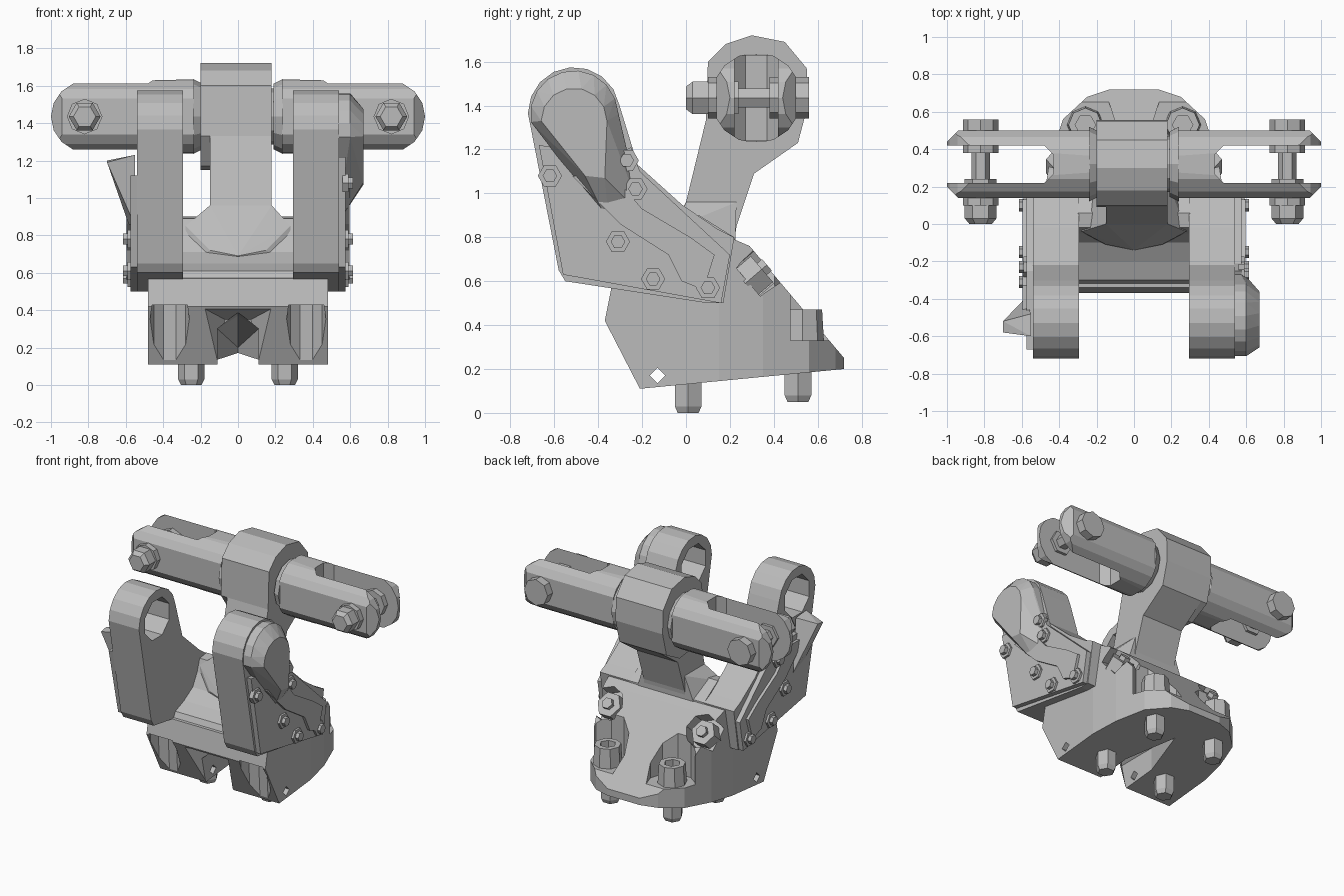
import bpy, bmesh, math
from mathutils import Vector

cube = bpy.data.objects.get("Cube")
if cube:
    bpy.data.objects.remove(cube, do_unlink=True)

grey = bpy.data.materials.new("plain_grey")
grey.use_nodes = True
GREY = (0.5, 0.5, 0.5, 1)
grey.diffuse_color = GREY
grey.node_tree.nodes["Principled BSDF"].inputs["Base Color"].default_value = GREY


def finish(name, bm):
    bmesh.ops.recalc_face_normals(bm, faces=bm.faces)
    me = bpy.data.meshes.new(name)
    bm.to_mesh(me)
    bm.free()
    me.materials.append(grey)
    ob = bpy.data.objects.new(name, me)
    bpy.context.collection.objects.link(ob)
    return ob


def place(axis, t, p, q):
    return {"x": (t, p, q), "y": (p, t, q), "z": (p, q, t)}[axis]


def prism(name, pts, axis, a, b):
    """Extrude a 2D profile along an axis from a to b."""
    bm = bmesh.new()
    lo = [bm.verts.new(place(axis, a, *p)) for p in pts]
    hi = [bm.verts.new(place(axis, b, *p)) for p in pts]
    bm.faces.new(lo)
    bm.faces.new(hi)
    for i in range(len(pts)):
        j = (i + 1) % len(pts)
        bm.faces.new((lo[i], lo[j], hi[j], hi[i]))
    return finish(name, bm)


def hull(name, pts):
    bm = bmesh.new()
    for p in pts:
        bm.verts.new(p)
    bmesh.ops.convex_hull(bm, input=bm.verts)
    return finish(name, bm)


def rod(name, start, end, r, sides=6, r2=None, turn=0.0):
    """Polygonal cylinder between two points."""
    start, end = Vector(start), Vector(end)
    d = end - start
    u = d.cross((0, 0, 1))
    u = u.normalized() if u.length > 1e-4 else Vector((1, 0, 0))
    v = d.normalized().cross(u)
    bm = bmesh.new()
    rings = []
    for c, rad in ((start, r), (end, r2 or r)):
        ang = [2 * math.pi * i / sides + turn for i in range(sides)]
        rings.append([bm.verts.new(c + rad * (u * math.cos(a) + v * math.sin(a))) for a in ang])
        bm.faces.new(rings[-1])
    for i in range(sides):
        j = (i + 1) % sides
        bm.faces.new((rings[0][i], rings[0][j], rings[1][j], rings[1][i]))
    return finish(name, bm)


def boolean(ob, cutter, op="DIFFERENCE"):
    m = ob.modifiers.new("cut", "BOOLEAN")
    m.object, m.operation, m.solver = cutter, op, "EXACT"
    bpy.context.view_layer.update()
    ev = ob.evaluated_get(bpy.context.evaluated_depsgraph_get())
    me = bpy.data.meshes.new_from_object(ev)
    ob.modifiers.clear()
    ob.data = me
    bpy.data.objects.remove(cutter, do_unlink=True)


def arc(cx, cy, r, a0, a1, n):
    return [(cx + r * math.cos(math.radians(a0 + (a1 - a0) * i / n)),
             cy + r * math.sin(math.radians(a0 + (a1 - a0) * i / n))) for i in range(n + 1)]


def side_name(s):
    return "left" if s > 0 else "right"


# Base block: side profile trimmed by a rounded plan
base = prism("base_block", [(-.21, .11), (.72, .2), (.72, .25), (.29, .76), (.22, .79),
                            (.1, .6), (-.34, .57), (-.37, .42)], "x", -.6, .6)
half = [(.48, -.4), (.48, .15), (.45, .35), (.38, .56), (.25, .68), (.1, .73)]
boolean(base, prism("plan", half + [(-x, y) for x, y in reversed(half)], "z", 0, 1), "INTERSECT")
# Front funnel and long arch, pockets and cross hole
boolean(base, hull("funnel", [(s * x, y, z) for s in (-1, 1) for x, y, z in
                              ((.24, -.45, .44), (.13, -.45, .05), (.07, -.22, .35), (.1, -.19, .05))]))
boolean(base, hull("arch", [(x, y, z) for x in (-.11, .11) for y in (-.4, .05) for z in (.02, .3)]
                   + [(0, -.4, .39), (0, .05, .37), (0, .42, .02), (0, .42, .2)]))
slope = Vector((0, .76, .65))
for s in (-1, 1):
    boolean(base, rod("front_pocket", (s * .365, -.315, .02), (s * .365, -.34, .43), .105, 10))
    boolean(base, rod("rear_pocket", (s * .27, .56, .33), (s * .27, .56, .9), .165, 10))
    nut = Vector((s * .38, .28, .6))
    boolean(base, rod("nut_pocket", nut, nut + slope * .4, .12, 8))
boolean(base, rod("cross_hole", (-.6, -.13, .17), (.6, -.13, .17), .035, 4))

# Base fasteners
for s in (-1, 1):
    n = side_name(s)
    nut = Vector((s * .38, .27, .59))
    rod(n + "_rear_nut", nut, nut + slope * .1, .09)
    rod(n + "_rear_stud", nut, nut + slope * .13, .04, 6)
    boss = rod(n + "_rear_boss", (s * .26, .53, .3), (s * .26, .53, .47), .1, 8, .09)
    boolean(boss, rod("socket", (s * .26, .53, .42), (s * .26, .53, .6), .055))
    for y, z0, z1, pos in ((.01, .03, .2, "front"), (.51, .08, .26, "rear")):
        rod(n + "_" + pos + "_foot", (s * .25, y, z0), (s * .25, y, z1), .07)
        rod(n + "_" + pos + "_foot_tip", (s * .25, y, z0 - .03), (s * .25, y, z0), .055, 6, .07)

# Saddle between the arms
prism("saddle", [(-.33, .55), (-.3, .61), (-.2, .65), (-.1, .71), (-.05, .8), (-.02, .89),
                 (.06, .9), (.22, .8), (.24, .6)], "x", -.3, .3)
hull("neck_flare", [(x, y, .62) for x in (-.28, .28) for y in (-.05, .22)]
     + [(x, y, .96) for x in (-.15, .18) for y in (0, .23)]
     + [(x, -.04, .85) for x in (-.28, .28)]
     + [(0, -.14, .69), (.15, -.11, .72), (-.15, -.11, .72)])

# Upright post with its collar
ring = [(.09, 1.33), (.1, 1.6), (.18, 1.68), (.3, 1.72), (.45, 1.69), (.55, 1.57), (.555, 1.4),
        (.51, 1.23)]
prism("post", [(0, .8), (0, .96)] + ring + [(.31, 1.09), (.23, .85), (.22, .78)], "x", -.15, .18)
prism("post_collar", ring + [(.36, 1.15), (.2, 1.17)], "x", -.2, -.14)

# Cross bar forks and their pins
AY, AZ = .32, 1.435
rod("bar_core", (-.3, AY, AZ), (.3, AY, AZ), .15, 12)
for s in (-1, 1):
    n = side_name(s)
    rod(n + "_fork_hub", (s * .19, AY, AZ), (s * .24, AY, AZ), .175, 12, .2)
    fork = rod(n + "_fork", (s * .235, AY, AZ), (s * 1.1, AY, AZ), .207, 16)
    outline = arc(.81, AZ, .19, -90, 90, 8) + [(.1, AZ + .2), (.1, AZ - .2)]
    boolean(fork, prism("fork_outline", [(s * x, z) for x, z in outline], "y", 0, .7), "INTERSECT")
    plan = [(.1, .14), (.94, .14), (1.01, .21), (1.01, .43), (.94, .5), (.1, .5)]
    boolean(fork, prism("fork_plan", [(s * x, y) for x, y in plan], "z", 1, 2), "INTERSECT")
    slot = [(1.2, AY + .1), (.48, AY + .1), (.43, AY + .05), (.43, AY - .05),
            (.48, AY - .1), (1.2, AY - .1)]
    boolean(fork, prism("fork_slot", [(s * x, y) for x, y in slot], "z", 1, 2))
    for part, y0, y1, r in (("pin", .01, .55, .05), ("nut", .03, .115, .085),
                            ("washer", .1, .15, .095), ("inner_washer", .38, .43, .095),
                            ("front_washer", .21, .24, .085), ("head", .49, .56, .095)):
        rod(n + "_pin_" + part, (s * .82, y0, AZ), (s * .82, y1, AZ), r, 6 if r < .09 else 8)
    rod(n + "_pin_tip", (s * .82, 0, AZ), (s * .82, .03, AZ), .06, 6, .085)

# Side arms with bored upper ends, face plates and bolts
arm = arc(-.51, 1.365, .21, 180, 10, 8) + [(-.22, 1.13), (-.02, .95), (.14, .84), (.22, .8),
                                           (.17, .5), (.1, .5), (-.55, .6), (-.58, .65)]
plate = [(-.67, 1.22), (-.56, .63), (.16, .5), (.2, .72), (-.21, 1.1), (-.25, 1.21), (-.33, 1.17)]
rib = [(-.33, 1.08), (-.2, .93), (.02, .8), (.13, .72), (.08, .56), (-.02, .6), (-.08, .72),
       (-.3, .86), (-.52, 1.08)]
bolts = ((-.27, 1.15), (-.23, 1.02), (-.62, 1.08), (-.31, .78), (-.15, .61), (.1, .57))
for s in (-1, 1):
    n = side_name(s)
    body = prism(n + "_arm", arm, "x", s * .295, s * .54)
    boolean(body, rod("bore", (s * .2, -.51, 1.365), (s * .7, -.51, 1.365), .15, 8,
                      turn=math.pi / 8))
    prism(n + "_arm_plate", plate if s > 0 else [(y, min(z, 1.12)) for y, z in plate],
          "x", s * .53, s * .575)
    prism(n + "_arm_rib", rib, "x", s * .56, s * .595)
    for i, (y, z) in enumerate(bolts):
        if s < 0 and z > 1.05:
            continue
        rod(f"{n}_arm_bolt_{i}", (s * .56, y, z), (s * .59, y, z), .055)
        rod(f"{n}_arm_bolt_tip_{i}", (s * .58, y, z), (s * .615, y, z), .033)

# Domed cap closing the left bore
foot = arc(-.51, 1.36, .2, 190, 0, 9) + [(-.32, 1.05), (-.2, .9), (-.35, .86)]
top = arc(-.51, 1.33, .15, 180, 0, 7) + [(-.37, 1.07), (-.46, 1.08)]
hull("left_bore_cap", [(.53, y, z) for y, z in foot] + [(.6, y, z) for y, z in foot[:10]]
     + [(.67, y, z) for y, z in top])

# Flared lip on the right arm
hull("right_arm_lip", [(-.7, -.52, 1.2), (-.7, -.58, 1.19), (-.55, -.6, 1.23), (-.55, -.48, 1.22),
                       (-.65, -.54, 1.1), (-.55, -.55, .85), (-.585, -.4, .86), (-.61, -.5, .97)])
